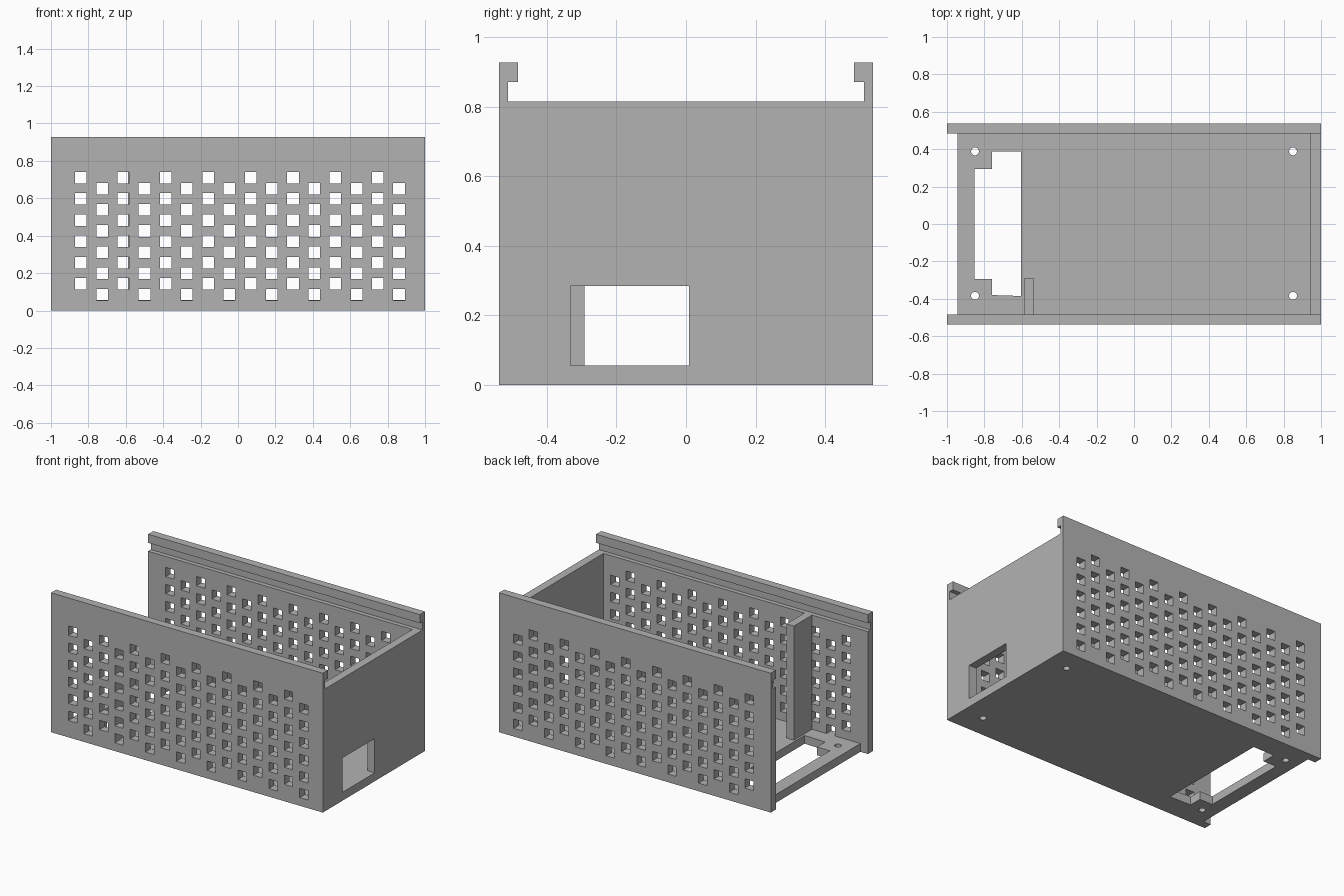
import bpy, bmesh, math
from mathutils import Matrix, Vector

if "Cube" in bpy.data.objects:
    bpy.data.objects.remove(bpy.data.objects["Cube"], do_unlink=True)

grey = bpy.data.materials.new("plain grey")
grey.use_nodes = True
grey.diffuse_color = (0.45, 0.45, 0.45, 1)
grey.node_tree.nodes["Principled BSDF"].inputs["Base Color"].default_value = (0.45, 0.45, 0.45, 1)

HALF_W, INNER = 0.537, 0.483     # outer and inner face of the side walls
T, RIM, TOP = 0.055, 0.814, 0.927  # panel thickness, rim height, lip height


def make_object(name, bm):
    bmesh.ops.recalc_face_normals(bm, faces=bm.faces)
    mesh = bpy.data.meshes.new(name)
    bm.to_mesh(mesh)
    bm.free()
    mesh.materials.append(grey)
    obj = bpy.data.objects.new(name, mesh)
    bpy.context.collection.objects.link(obj)
    return obj


def add_box(bm, lo, hi):
    lo, hi = Vector(lo), Vector(hi)
    size = Matrix.Diagonal((hi - lo).to_4d())
    size[3][3] = 1
    bmesh.ops.create_cube(bm, size=1, matrix=Matrix.Translation((lo + hi) / 2) @ size)


def box(name, lo, hi):
    bm = bmesh.new()
    add_box(bm, lo, hi)
    return make_object(name, bm)


def add_prism(bm, points, direction):
    face = bm.faces.new([bm.verts.new(p) for p in points])
    out = bmesh.ops.extrude_face_region(bm, geom=[face])["geom"]
    bmesh.ops.translate(bm, vec=direction, verts=[v for v in out if isinstance(v, bmesh.types.BMVert)])


def cut(targets, cutter):
    """Subtract the cutter from every target, then discard it."""
    cutter.hide_render = True
    for obj in targets:
        mod = obj.modifiers.new("cut", "BOOLEAN")
        mod.operation, mod.solver, mod.object = "DIFFERENCE", "EXACT", cutter
        bpy.context.view_layer.update()
        graph = bpy.context.evaluated_depsgraph_get()
        mesh = bpy.data.meshes.new_from_object(obj.evaluated_get(graph))
        obj.modifiers.clear()
        obj.data = mesh
    bpy.data.objects.remove(cutter, do_unlink=True)


# Side walls with a lid groove under the top lip
profile = [(HALF_W, 0), (HALF_W, TOP), (INNER, TOP), (INNER, 0.87),
           (0.512, 0.87), (0.512, RIM), (INNER, RIM), (INNER, 0)]
walls = []
for name, side in (("front_wall", -1), ("back_wall", 1)):
    bm = bmesh.new()
    add_prism(bm, [(-1, side * y, z) for y, z in profile], (2, 0, 0))
    walls.append(make_object(name, bm))

# Staggered square vent holes through both walls
bm = bmesh.new()
pitch, r = 0.1134, 0.031
for col in range(16):
    x = -0.84 + col * pitch
    for row in range(6):
        z = (0.085 if col % 2 else 0.143) + row * pitch
        add_box(bm, (x - r, -0.7, z - r), (x + r, 0.7, z + r))
cut(walls, make_object("vent_cutter", bm))

# Floor with a stepped opening and four screw holes
floor = box("floor", (-0.945, -INNER, 0), (0.945, INNER, T))
bm = bmesh.new()
opening = [(-0.603, -0.385), (-0.603, 0.388), (-0.758, 0.388), (-0.758, 0.295),
           (-0.853, 0.295), (-0.853, -0.293), (-0.758, -0.293), (-0.758, -0.38)]
add_prism(bm, [(x, y, -0.1) for x, y in opening], (0, 0, 0.3))
for x in (-0.85, 0.85):
    for y in (-0.384, 0.388):
        bmesh.ops.create_cone(bm, cap_ends=True, segments=24, radius1=0.021, radius2=0.021,
                              depth=0.3, matrix=Matrix.Translation((x, y, 0)))
cut([floor], make_object("floor_cutter", bm))

# Closed end panel with a rectangular port
end_wall = box("end_wall", (0.945, -INNER, 0), (1, INNER, RIM))
cut([end_wall], box("port_cutter", (0.9, -0.332, 0.056), (1.1, 0.009, 0.284)))

# Short upright rib near the open end
box("divider_rib", (-0.589, -INNER, T), (-0.534, -0.292, RIM))
